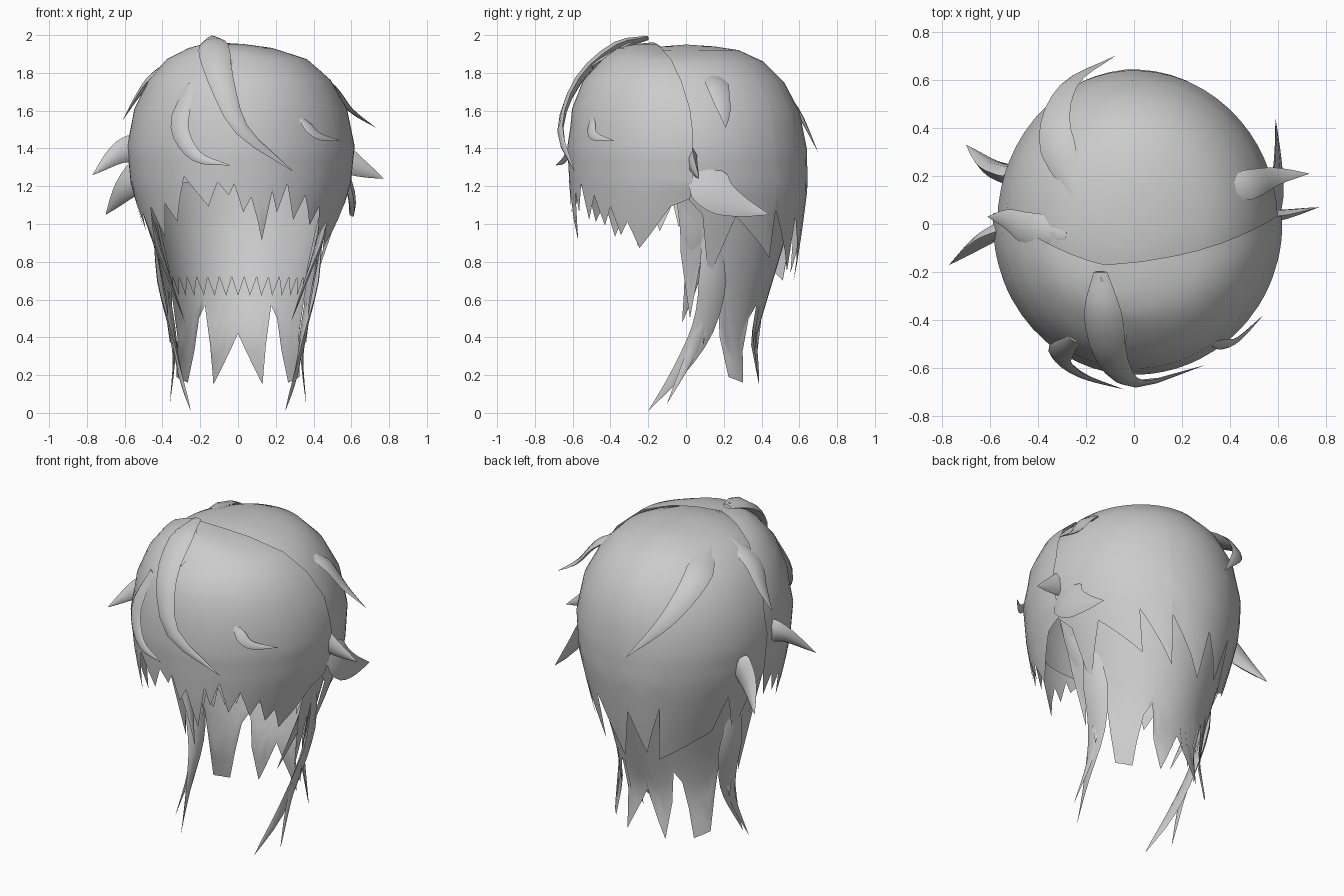
import bpy, bmesh, math
from mathutils import Vector

if "Cube" in bpy.data.objects:
    bpy.data.objects.remove(bpy.data.objects["Cube"], do_unlink=True)

GREY = (0.6, 0.6, 0.6, 1.0)
mat = bpy.data.materials.new("hair grey")
mat.use_nodes = True
mat.diffuse_color = GREY
mat.node_tree.nodes["Principled BSDF"].inputs["Base Color"].default_value = GREY
mat.node_tree.nodes["Principled BSDF"].inputs["Roughness"].default_value = 0.7


def finish(name, bm, angle=50):
    bmesh.ops.remove_doubles(bm, verts=bm.verts, dist=0.0005)
    bmesh.ops.recalc_face_normals(bm, faces=bm.faces)
    mesh = bpy.data.meshes.new(name)
    bm.to_mesh(mesh)
    bm.free()
    mesh.materials.append(mat)
    obj = bpy.data.objects.new(name, mesh)
    bpy.context.collection.objects.link(obj)
    bpy.ops.object.select_all(action="DESELECT")
    obj.select_set(True)
    bpy.context.view_layer.objects.active = obj
    bpy.ops.object.shade_smooth_by_angle(angle=math.radians(angle))


def sample(table, z):
    """Interpolate (side, front, back) radii at height z in a descending table."""
    if z >= table[0][0]:
        return table[0][1:]
    for hi, lo in zip(table, table[1:]):
        if z >= lo[0]:
            f = (hi[0] - z) / (hi[0] - lo[0])
            return [a + (b - a) * f for a, b in zip(hi[1:], lo[1:])]
    return table[-1][1:]


def shell(name, table, levels, tips, scale=1.0, front=1.0, right=1.0, part=(0, 0), lift=0.0,
          steps=6):
    """Curved sheet of hair: tips lists (angle from the front towards +x, bottom height)."""
    cols = []
    for (a, b), (a2, b2) in zip(tips, tips[1:]):
        n = max(1, math.ceil((a2 - a) / 7))
        cols += [(a + (a2 - a) * i / n, b + (b2 - b) * i / n) for i in range(n)]
    cols.append(tips[-1])
    bm = bmesh.new()
    grid = []
    for a, bottom in cols:
        s, c = math.sin(math.radians(a)), math.cos(math.radians(a))
        heights = list(levels) + [levels[-1] + (bottom - levels[-1]) * j / steps
                                  for j in range(1, steps + 1)]
        col = []
        for z in heights:
            rx, rf, rb = sample(table, z)
            r = min(1.0, rx / 0.58)
            # the sheet leans towards the parting, most of all along its side edges
            pull_y = (1 - r) * max(c, 0) + (1 - r * r) * (1 - max(c, 0))
            x = rx * s * scale * (right if s < 0 else 1) + part[0] * (1 - r) ** 2
            y = -(rf * front if c > 0 else rb) * c * scale + part[1] * pull_y
            col.append(bm.verts.new((x, y, z + lift)))
        grid.append(col)
    for c1, c2 in zip(grid, grid[1:]):
        for j in range(len(c1) - 1):
            bm.faces.new((c1[j], c1[j + 1], c2[j + 1], c2[j]))
    finish(name, bm)


def mirrored(half):
    return half + [(360 - a, z) for a, z in reversed(half[:-1])]


def spline(points, t):
    """Smooth curve through all points."""
    n = len(points) - 1
    i = min(int(t * n), n - 1)
    f = t * n - i
    p1, p2 = points[i], points[i + 1]
    p0 = points[i - 1] if i else p1 * 2 - p2
    p3 = points[i + 2] if i + 2 <= n else p2 * 2 - p1
    return 0.5 * (2 * p1 + (p2 - p0) * f + (2 * p0 - 5 * p1 + 4 * p2 - p3) * f * f
                  + (3 * p1 - p0 - 3 * p2 + p3) * f ** 3)


def strand(name, path, width, thick=0.3, root=0.4, facing=None, mirror=False):
    """Tapered lock with a lens section that lies flat against the head."""
    pts = [Vector((-p[0] if mirror else p[0], p[1], p[2])) for p in path]
    bm = bmesh.new()
    rings, n = [], 12
    for i in range(n + 1):
        t = i / n
        p = spline(pts, t)
        tan = (spline(pts, min(1, t + 0.02)) - spline(pts, max(0, t - 0.02))).normalized()
        out = Vector(facing) if facing else p - Vector((0, 0, 1.2 if p.z > 1.2 else p.z))
        side = tan.cross(out).normalized()
        out = side.cross(tan).normalized()
        w = 0.5 * width * min(1, root + 2.5 * t) * max(0.01, 1 - t ** 1.8)
        rings.append([bm.verts.new(p + side * u * w + out * v * w * thick)
                      for u, v in ((1, 0), (.5, .85), (-.5, .85), (-1, 0), (-.5, -.85), (.5, -.85))])
    for r1, r2 in zip(rings, rings[1:]):
        for k in range(6):
            bm.faces.new((r1[k], r1[(k + 1) % 6], r2[(k + 1) % 6], r2[k]))
    bm.faces.new(rings[0])
    bm.faces.new(rings[-1])
    finish(name, bm, 60)


# Head shape: height, side radius, front radius, back radius
HEAD = [(1.95, 0, 0, 0), (1.94, .11, .13, .15), (1.92, .22, .25, .28), (1.86, .37, .37, .41),
        (1.75, .48, .50, .52), (1.6, .56, .58, .60), (1.4, .60, .61, .64),
        (1.2, .58, .60, .645), (1.0, .52, .57, .62), (.8, .45, .52, .59), (.6, .39, .48, .55)]
LEVELS = [1.95, 1.94, 1.92, 1.89, 1.86, 1.8, 1.75, 1.68, 1.6, 1.5, 1.4, 1.32, 1.25]

# Crown and back hair, short at the front, with slanted teeth behind
shell("crown_and_back_hair", HEAD, LEVELS,
      [(0, 1.22), (84, 1.22), (92, 1.12), (98, 1.05), (101, .78), (104, .76), (115, 1.04),
       (138, .82), (139, 1.07), (157, .75), (158, 1.04), (178, .70), (184, 1.0), (197, .74),
       (205, 1.04), (206, .70), (240, .85), (246, 1.07), (256, .78), (263, 1.08), (268, 1.12),
       (276, 1.22), (360, 1.22)], front=.95, right=.95)

# Fringe that fans out from the parting
shell("fringe", HEAD, LEVELS,
      [(-94, 1.15), (-90, .97), (-85, 1.1), (-80, .95), (-75, 1.05), (-68, .87), (-60, 1.08),
       (-53, .92), (-46, 1.1), (-39, 1.0), (-30, 1.24), (-17, 1.08), (-11, 1.21), (-5, 1.14),
       (-2, 1.2), (3, 1.05), (7, 1.13), (15, .90), (18, 1.16), (22, 1.05), (26, 1.2), (33, 1.01),
       (38, 1.14), (46, .98), (50, 1.08), (57, .93), (61, 1.0), (69, .86), (76, .95),
       (84, 1.08), (93, 1.12)],
      scale=1.03, right=.95, part=(-.12, -.17), lift=.012)

# Long nape hair inside the back hair, and its shorter lining
NAPE = [(1.25, .54, .5, .58), (1.0, .47, .45, .55), (.8, .42, .4, .49), (.6, .375, .35, .43),
        (.4, .365, .32, .37), (.14, .40, .32, .41)]
shell("nape_hair", NAPE, [1.25, 1.1],
      mirrored([(86, .85), (93, .50), (99, .8), (104, .36), (113, .62), (124, .19), (138, .16),
                (146, .5), (152, .57), (161, .15), (180, .42)]), steps=9)
shell("nape_lining", NAPE, [1.25, 1.1],
      mirrored([(110 + 5 * i, .72 if i % 2 else .62) for i in range(15)]), scale=.95)

# Thin locks hanging in front of the shoulders
for side, mirror in (("left", False), ("right", True)):
    strand(side + "_long_lock", [(.44, .12, 1.0), (.40, .14, .7), (.35, .09, .45),
                                 (.31, -.04, .22), (.25, -.2, .01)], .17, .25, mirror=mirror)
    strand(side + "_long_lock_split", [(.37, .1, .5), (.34, .02, .3), (.36, -.1, .05)],
           .07, .3, mirror=mirror)
    strand(side + "_temple_lock", [(.5, -.02, 1.15), (.43, .05, .9), (.36, .03, .7),
                                   (.28, -.02, .48)], .15, .25, mirror=mirror)

# Large locks over the crown and fringe
strand("parting_lock", [(-.14, -.2, 1.985), (-.13, -.37, 1.935), (-.09, -.57, 1.76),
                        (.02, -.665, 1.5), (.29, -.59, 1.28)], .19, .35, root=.3)
strand("parting_root", [(-.08, -.5, 1.83), (-.10, -.33, 1.93), (-.14, -.22, 2.0)], .11, .4, .8)
strand("back_crown_lock", [(-.24, .12, 1.89), (-.33, .38, 1.80), (-.27, .58, 1.61),
                           (-.08, .70, 1.38)], .17, .25)
strand("left_crown_lock", [(.38, .14, 1.80), (.5, .17, 1.72), (.6, .2, 1.6), (.73, .21, 1.51)],
       .14, .25)
strand("right_crown_lock", [(-.28, -.05, 1.88), (-.44, -.02, 1.79), (-.53, .02, 1.68),
                            (-.61, .03, 1.55)], .16, .3)
strand("right_fringe_curl", [(-.25, -.48, 1.74), (-.31, -.55, 1.52), (-.22, -.63, 1.36),
                             (-.04, -.69, 1.31)], .12, .35)
strand("left_fringe_curl", [(.33, -.5, 1.56), (.42, -.49, 1.47), (.54, -.38, 1.44)], .07, .3)
strand("left_side_flick", [(.56, .06, 1.32), (.595, .15, 1.17), (.60, .27, 1.10),
                           (.59, .44, 1.05)], .25, .2)

# Tufts that stick out at the sides
strand("right_front_tuft", [(-.5, 0, 1.4), (-.62, -.06, 1.38), (-.77, -.17, 1.26)],
       .17, .5, .8, (0, 1, 0))
strand("right_back_tuft", [(-.5, .2, 1.28), (-.6, .24, 1.18), (-.7, .33, 1.05)],
       .17, .5, .8, (0, 1, 0))
strand("left_tuft", [(.5, .03, 1.38), (.62, .04, 1.31), (.77, .07, 1.24)],
       .16, .4, .8, (0, 1, 0))
